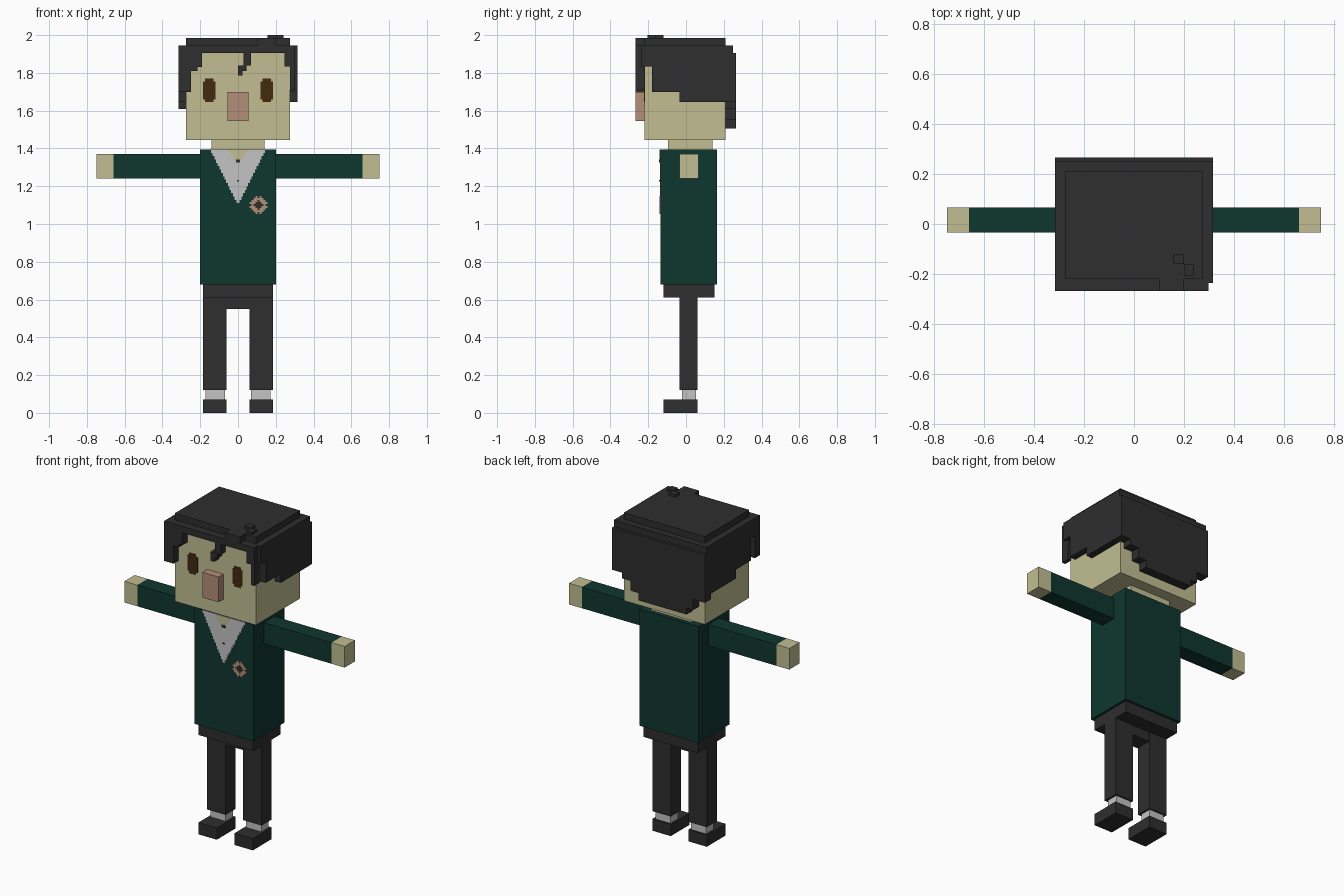
import bpy, bmesh, math
from mathutils import Vector

if "Cube" in bpy.data.objects:
    bpy.data.objects.remove(bpy.data.objects["Cube"], do_unlink=True)


def material(name, rgb):
    """Flat material from 0-255 sRGB values."""
    lin = [((c / 255 + 0.055) / 1.055) ** 2.4 if c > 10 else c / 255 / 12.92 for c in rgb]
    m = bpy.data.materials.new(name)
    m.use_nodes = True
    m.diffuse_color = (*lin, 1)
    bsdf = m.node_tree.nodes["Principled BSDF"]
    bsdf.inputs["Base Color"].default_value = (*lin, 1)
    bsdf.inputs["Roughness"].default_value = 0.9
    return m


SKIN = material("skin", (194, 190, 147))
GREEN = material("green sweater", (15, 55, 47))
DARK = material("charcoal", (46, 46, 46))
WHITE = material("shirt white", (196, 196, 196))
NOSE = material("nose pink", (180, 142, 120))
BROWN = material("eye brown", (68, 41, 13))


def finish(name, bm, mat):
    bmesh.ops.recalc_face_normals(bm, faces=bm.faces)
    me = bpy.data.meshes.new(name)
    bm.to_mesh(me)
    bm.free()
    me.materials.append(mat)
    ob = bpy.data.objects.new(name, me)
    bpy.context.collection.objects.link(ob)
    return ob


def boxes(name, mat, items):
    """One object of boxes given as (x0, x1, y0, y1, z0, z1)."""
    bm = bmesh.new()
    for x0, x1, y0, y1, z0, z1 in items:
        verts = bmesh.ops.create_cube(bm, size=1)["verts"]
        for v in verts:
            v.co = Vector((x0 + (v.co.x + .5) * (x1 - x0),
                           y0 + (v.co.y + .5) * (y1 - y0),
                           z0 + (v.co.z + .5) * (z1 - z0)))
    return finish(name, bm, mat)


def box(name, mat, *dims):
    return boxes(name, mat, [dims])


def panel(name, mat, outline, a, b, axis):
    """Extrude an outline from a to b; (x, z) along y, or (y, z) along x."""
    bm = bmesh.new()
    put = (lambda p, d: (p[0], d, p[1])) if axis == "y" else (lambda p, d: (d, p[0], p[1]))
    face = bm.faces.new([bm.verts.new(put(p, a)) for p in outline])
    new = bmesh.ops.extrude_face_region(bm, geom=[face])["geom"]
    step = Vector((0, b - a, 0)) if axis == "y" else Vector((b - a, 0, 0))
    bmesh.ops.translate(bm, vec=step, verts=[v for v in new if isinstance(v, bmesh.types.BMVert)])
    return finish(name, bm, mat)


# Head, neck and nose
box("head", SKIN, -.275, .275, -.22, .21, 1.445, 1.915)
box("neck", SKIN, -.14, .14, -.095, .14, 1.38, 1.45)
box("nose", NOSE, -.055, .055, -.268, -.215, 1.545, 1.70)

# Torso and hips
box("torso", GREEN, -.2, .2, -.135, .165, .68, 1.395)
box("hips", DARK, -.185, .185, -.12, .15, .61, .685)
box("crotch", DARK, -.065, .065, -.035, .06, .55, .615)

# Limbs and eyes on both sides
for side, s in (("left", 1), ("right", -1)):
    def limb(part, mat, x0, x1, *rest):
        box(side + "_" + part, mat, *sorted((s * x0, s * x1)), *rest)
    limb("sleeve", GREEN, .195, .66, -.034, .066, 1.24, 1.37)
    limb("hand", SKIN, .66, .748, -.034, .066, 1.24, 1.37)
    limb("leg", DARK, .06, .185, -.035, .062, .12, .615)
    limb("sock", WHITE, .07, .172, -.02, .052, .065, .125)
    limb("shoe", DARK, .06, .185, -.12, .062, 0, .072)
    eye = [(.13, 1.645), (.175, 1.645), (.175, 1.66), (.186, 1.66), (.186, 1.755), (.175, 1.755),
           (.175, 1.77), (.13, 1.77), (.13, 1.755), (.119, 1.755), (.119, 1.66), (.13, 1.66)]
    panel(side + "_eye", BROWN, [(s * x, z) for x, z in eye], -.223, -.219, "y")


# Stepped V shapes on the chest
def stepped_v(name, mat, half, top, bottom, rows, front):
    h = (top - bottom) / rows
    items = []
    for i in range(rows):
        w = half * (1 - i / rows)
        items.append((-w, w, front, -.134, top - (i + 1) * h, top - i * h))
    boxes(name, mat, items)


stepped_v("shirt_front", WHITE, .143, 1.395, 1.11, 16, -.138)
stepped_v("open_collar", SKIN, .05, 1.395, 1.325, 5, -.14)
boxes("shirt_buttons", DARK, [(-.011, .011, -.142, -.134, 1.325, 1.342),
                              (-.005, .005, -.142, -.134, 1.225, 1.233)])

# Round chest badge built from small squares
P = .0106
ring, core = [], []
for i in range(-4, 5):
    for j in range(-4, 5):
        r = math.hypot(i, j)
        if r < 4.3:
            x, z = .108 + i * P, 1.10 + j * P
            cell = (x - P / 2, x + P / 2, -.139, -.134, z - P / 2, z + P / 2)
            if r < 2.1:
                core.append(cell)
            elif r < 3.9 or (i + j) % 2:
                ring.append(cell)
boxes("badge_ring", NOSE, ring)
boxes("badge_core", DARK, core)

# Hair: top layers and loose tufts
boxes("hair_top", DARK, [
    (-.275, .275, -.22, .21, 1.905, 1.985),
    (.1, .2, -.268, -.215, 1.905, 1.985),
    (-.315, .315, .205, .25, 1.90, 1.945),
    (.157, .2, -.16, -.12, 1.98, 2.0),
    (.2, .24, -.205, -.16, 1.98, 2.0)])

# Hair: stepped fringe with locks
panel("hair_fringe", DARK, [
    (-.315, 1.945), (-.315, 1.70), (-.25, 1.70), (-.25, 1.81), (-.215, 1.81), (-.215, 1.83),
    (-.19, 1.83), (-.19, 1.905), (.03, 1.905), (.03, 1.84), (0, 1.84), (0, 1.785), (.025, 1.785),
    (.025, 1.81), (.045, 1.81), (.045, 1.84), (.07, 1.84), (.07, 1.905), (.245, 1.905),
    (.245, 1.835), (.275, 1.835), (.275, 1.71), (.298, 1.71), (.298, 1.945)],
    -.267, -.218, "y")

# Hair: matching stepped sides
side_outline = [(-.235, 1.945), (-.235, 1.835), (-.18, 1.835), (-.18, 1.70), (-.035, 1.70),
                (-.035, 1.645), (.21, 1.645), (.21, 1.945)]
for side, s in (("left", 1), ("right", -1)):
    panel(side + "_hair_side", DARK, side_outline, s * .27, s * .315, "x")

# Hair: stepped back
panel("hair_back", DARK, [
    (.315, 1.905), (.315, 1.645), (.25, 1.645), (.25, 1.61), (.19, 1.61), (.19, 1.55),
    (.137, 1.55), (.137, 1.505), (-.19, 1.505), (-.19, 1.545), (-.235, 1.545), (-.235, 1.61),
    (-.315, 1.61), (-.315, 1.905)], .205, .266, "y")
